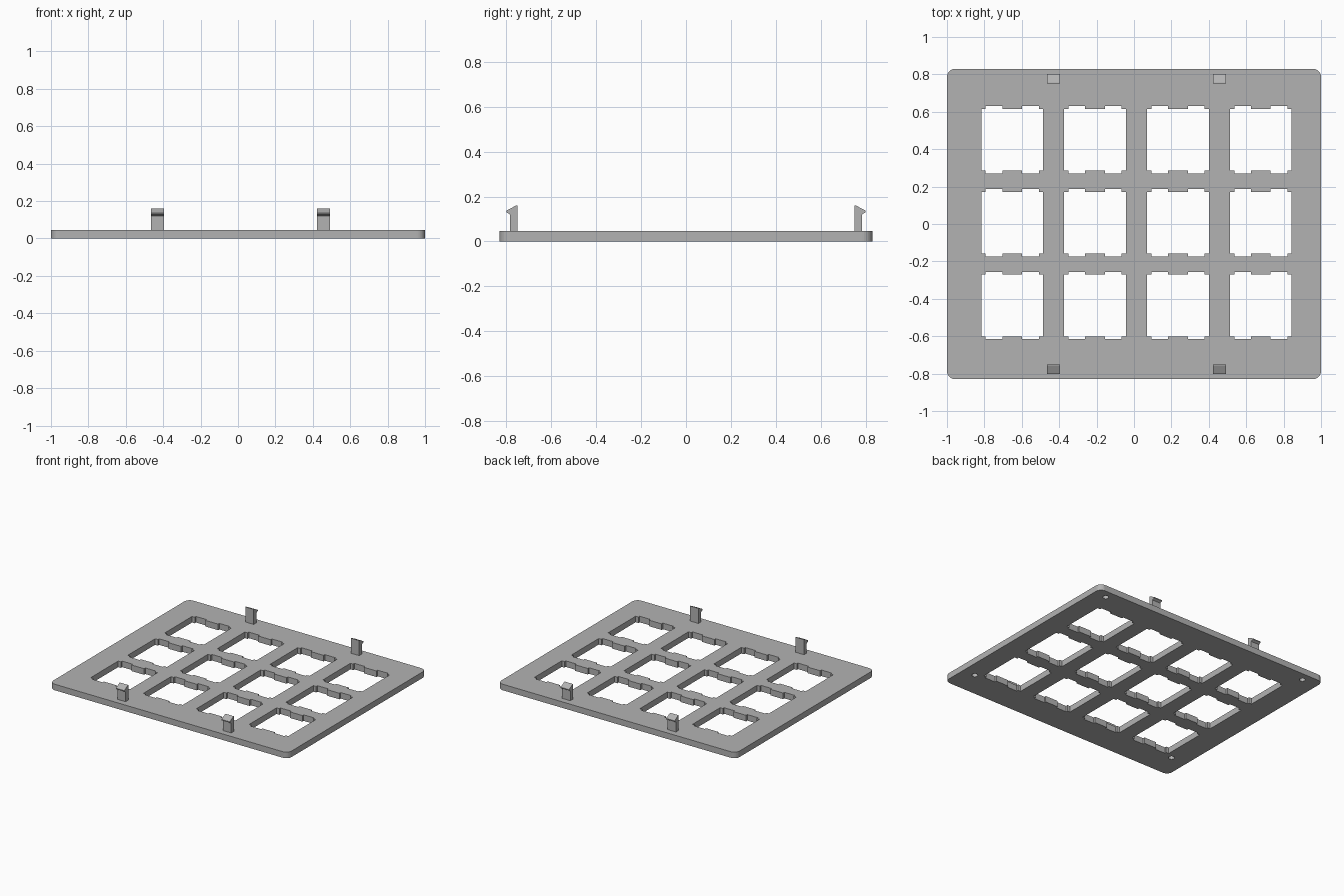
import bpy, bmesh, math
from mathutils import Vector

if "Cube" in bpy.data.objects:
    bpy.data.objects.remove(bpy.data.objects["Cube"])

THICK = 0.046
OX = 0.0135          # features sit slightly right of the plate centre
PITCH = 0.443

grey = bpy.data.materials.new("plain grey")
grey.diffuse_color = (0.45, 0.45, 0.45, 1)
grey.use_nodes = True
grey.node_tree.nodes["Principled BSDF"].inputs["Base Color"].default_value = grey.diffuse_color


def prism(bm, pts, offset):
    """Extrude a closed outline of 3D points by an offset vector."""
    a = [bm.verts.new(p) for p in pts]
    b = [bm.verts.new(Vector(p) + Vector(offset)) for p in pts]
    bm.faces.new(a[::-1])
    bm.faces.new(b)
    for i in range(len(a)):
        j = (i + 1) % len(a)
        bm.faces.new((a[i], a[j], b[j], b[i]))


def make(name, bm):
    bmesh.ops.recalc_face_normals(bm, faces=bm.faces[:])
    me = bpy.data.meshes.new(name)
    bm.to_mesh(me)
    bm.free()
    ob = bpy.data.objects.new(name, me)
    bpy.context.collection.objects.link(ob)
    me.materials.append(grey)
    return ob


# rounded plate
bm = bmesh.new()
R = 0.045
outline = []
for k, (sx, sy) in enumerate([(1, 1), (-1, 1), (-1, -1), (1, -1)]):
    for s in range(9):
        a = math.radians(90 * k + 90 * s / 8)
        outline.append((sx * (1 - R) + R * math.cos(a),
                        sy * (0.83 - R) + R * math.sin(a), 0))
prism(bm, outline, (0, 0, THICK))
plate = make("plate", bm)

# cutters: notched square openings and blind corner holes
bm = bmesh.new()
H, N = 0.165, 0.18
side = [(-H, H), (-0.142, H), (-0.142, N), (-0.053, N), (-0.053, H),
        (0.053, H), (0.053, N), (0.142, N), (0.142, H), (H, H)]
opening = side + [(-x, -y) for x, y in side]
for col in range(4):
    for row in range(3):
        cx = OX + (col - 1.5) * PITCH
        cy = 0.007 + (row - 1) * PITCH
        prism(bm, [(cx + x, cy + y, -0.1) for x, y in opening], (0, 0, 0.3))
for cx in (OX - 0.8825, OX + 0.8825):
    for cy in (-0.635, 0.765):
        ring = [(cx + 0.021 * math.cos(t * math.tau / 24),
                 cy + 0.021 * math.sin(t * math.tau / 24), -0.05) for t in range(24)]
        prism(bm, ring, (0, 0, 0.082))
cutter = make("opening_cutter", bm)
cutter.hide_render = True

mod = plate.modifiers.new("openings", 'BOOLEAN')
mod.operation = 'DIFFERENCE'
mod.solver = 'EXACT'
mod.object = cutter
bpy.context.view_layer.objects.active = plate
bpy.ops.object.modifier_apply(modifier=mod.name)
bpy.data.objects.remove(cutter)

# snap clips with outward barbs
profile = [(0.751, THICK - 0.005), (0.784, THICK - 0.005), (0.784, 0.12),
           (0.801, 0.13), (0.801, 0.137), (0.757, 0.16), (0.751, 0.16)]
for sy, yname in ((1, "back"), (-1, "front")):
    for cx, xname in ((OX - PITCH, "left"), (OX + PITCH, "right")):
        bm = bmesh.new()
        prism(bm, [(cx - 0.035, sy * y, z) for y, z in profile], (0.07, 0, 0))
        make(f"{yname}_{xname}_clip", bm)
